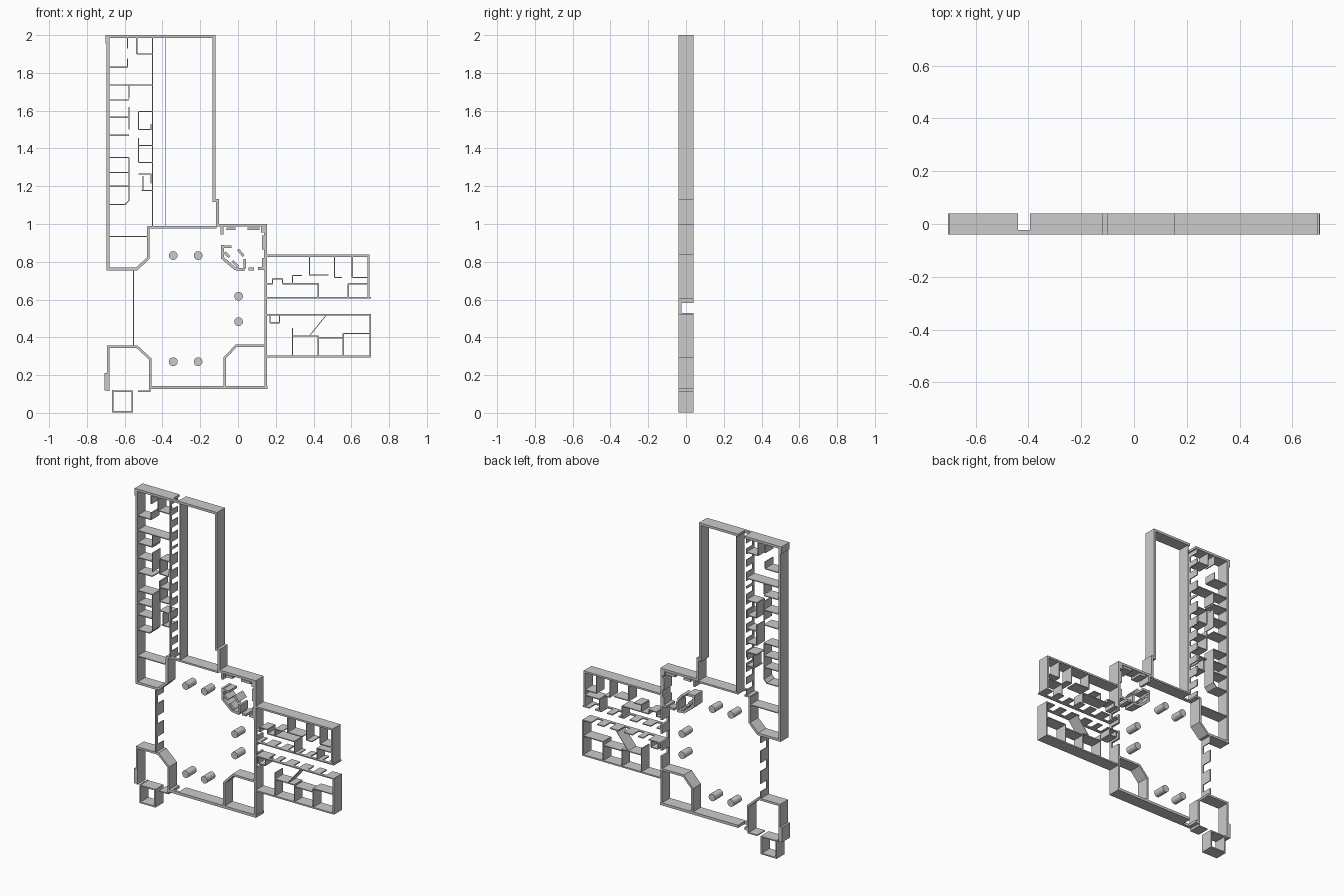
import bpy, bmesh, math
from mathutils import Vector as V

D = 0.04        # half depth of every wall
HEAD = -0.023   # back face of the door headers


def prism(bm, pts, y0=-D, y1=D):
    n = len(pts)
    a = [bm.verts.new((p[0], y0, p[1])) for p in pts]
    b = [bm.verts.new((p[0], y1, p[1])) for p in pts]
    bm.faces.new(a)
    bm.faces.new(b[::-1])
    for i in range(n):
        j = (i + 1) % n
        bm.faces.new((a[j], a[i], b[i], b[j]))


def ribbon(bm, path, t, y1=D):
    # centre-line path thickened to t with mitred corners
    P = [V(p) for p in path]
    dirs = [(q - p).normalized() for p, q in zip(P, P[1:])]
    left, right = [], []
    for i, p in enumerate(P):
        d0, d1 = dirs[max(i - 1, 0)], dirs[min(i, len(dirs) - 1)]
        n0, n1 = V((-d0.y, d0.x)), V((-d1.y, d1.x))
        m = (n0 + n1).normalized()
        m = m * (t / 2 / m.dot(n0))
        left.append(p + m)
        right.append(p - m)
    prism(bm, left + right[::-1], -D, y1)


def finish(name, bm):
    bmesh.ops.recalc_face_normals(bm, faces=bm.faces)
    me = bpy.data.meshes.new(name)
    bm.to_mesh(me)
    bm.free()
    ob = bpy.data.objects.new(name, me)
    bpy.context.collection.objects.link(ob)
    return ob


def walls(name, paths, t):
    bm = bmesh.new()
    for p in paths:
        ribbon(bm, p, t)
    finish(name, bm)


def partitions(name, horizontals, verticals, t=0.006):
    # horizontals: (z, x0, x1); verticals: (x, z0, z1)
    walls(name, [[(a, z), (b, z)] for z, a, b in horizontals]
          + [[(x, a), (x, b)] for x, a, b in verticals], t)


def door_wall(name, p, q, t, doors):
    # straight wall with openings (start, end along the axis) bridged by headers
    bm = bmesh.new()
    ax = 0 if abs(q[0] - p[0]) > abs(q[1] - p[1]) else 1
    at = lambda s: (s, p[1]) if ax == 0 else (p[0], s)
    cur = p[ax]
    for a, b in sorted(doors):
        ribbon(bm, [at(cur), at(a)], t)
        ribbon(bm, [at(a), at(b)], t, HEAD)
        cur = b
    ribbon(bm, [at(cur), at(q[ax])], t)
    finish(name, bm)


def openings(centres, w):
    return [(c - w / 2, c + w / 2) for c in centres]


CORRIDOR = (-0.44, -0.395)
AXIS = (0.53, 0.583)

# Tall north wing shell
walls("north_wing_outer_wall", [
    [(-0.6875, 1.99), (-0.6875, 0.7625), (-0.535, 0.7625), (-0.475, 0.82), (-0.475, 0.985)],
    [(-0.1275, 1.99), (-0.1275, 1.125), (-0.108, 1.125), (-0.108, 0.993), (0.146, 0.993),
     (0.146, 0.75)]], 0.015)
door_wall("north_wing_end_wall", (-0.695, 1.9925), (-0.12, 1.9925), 0.015, [CORRIDOR])
walls("north_wing_corner_pier", [[(-0.695, 2.0), (-0.695, 1.955)]], 0.012)
door_wall("corridor_west_wall", (-0.453, 0.985), (-0.453, 1.99), 0.006,
          openings([1.04, 1.12, 1.21, 1.29, 1.37, 1.46, 1.55, 1.65, 1.70, 1.79, 1.87, 1.94], 0.036))
walls("corridor_east_wall", [[(-0.383, 0.985), (-0.383, 1.99)]], 0.004)
partitions("north_wing_west_rooms",
           [(z, -0.685, -0.577) for z in (1.657, 1.565, 1.47, 1.353, 1.273, 1.2)]
           + [(1.83, -0.685, -0.585), (1.735, -0.685, -0.453), (0.934, -0.685, -0.475)],
           [(-0.585, 1.83, 1.875), (-0.585, 1.93, 1.99), (-0.577, 1.665, 1.735),
            (-0.577, 1.50, 1.62)])
walls("north_wing_bay_room", [[(-0.577, 1.353), (-0.577, 1.125), (-0.597, 1.103),
                               (-0.685, 1.103)]], 0.006)
partitions("north_wing_east_rooms",
           [(1.90, -0.536, -0.453), (1.595, -0.526, -0.453), (1.50, -0.526, -0.457),
            (1.415, -0.526, -0.453), (1.325, -0.526, -0.453), (1.265, -0.526, -0.457),
            (1.178, -0.512, -0.453)],
           [(-0.536, 1.90, 1.99), (-0.526, 1.50, 1.595), (-0.526, 1.325, 1.455),
            (-0.46, 1.50, 1.53), (-0.46, 1.215, 1.265), (-0.503, 1.18, 1.255)])

# Central hall
door_wall("hall_north_wall", (-0.48, 0.983), (-0.115, 0.983), 0.011, [CORRIDOR])
door_wall("hall_south_wall", (-0.465, 0.135), (0.155, 0.135), 0.017, [CORRIDOR])
door_wall("hall_west_wall", (-0.553, 0.35), (-0.553, 0.765), 0.006,
          [(0.40, 0.45), AXIS, (0.66, 0.71)])
door_wall("hall_east_wall", (0.147, 0.355), (0.147, 0.76), 0.013,
          [AXIS, (0.64, 0.67), (0.44, 0.475)])
walls("southeast_corner_room", [
    [(0.147, 0.13), (0.147, 0.355), (-0.01, 0.355), (-0.071, 0.29), (-0.071, 0.13)]], 0.013)
walls("southwest_corner_room", [
    [(-0.464, 0.13), (-0.464, 0.285), (-0.535, 0.35), (-0.686, 0.35), (-0.686, 0.115)]], 0.013)
walls("southwest_buttress", [[(-0.698, 0.118), (-0.698, 0.212)]], 0.016)
walls("south_porch", [[(-0.664, 0.12), (-0.664, 0.006), (-0.559, 0.006), (-0.559, 0.114),
                       (-0.664, 0.114)]], 0.008)
walls("porch_link_wall", [[(-0.53, 0.114), (-0.467, 0.114), (-0.467, 0.135)]], 0.007)

# Northeast stair tower
walls("tower_walls", [
    [(-0.085, 0.99), (-0.085, 0.945)], [(-0.06, 0.975), (-0.012, 0.975)],
    [(0.05, 0.975), (0.115, 0.975)], [(0.13, 0.99), (0.13, 0.955)],
    [(0.134, 0.94), (0.134, 0.865)], [(0.134, 0.82), (0.134, 0.765), (0.105, 0.765)],
    [(0.055, 0.762), (0.085, 0.762)],
    [(-0.082, 0.89), (-0.082, 0.82), (-0.015, 0.763), (0.035, 0.758)],
    [(0.036, 0.765), (0.036, 0.815)]], 0.015)
walls("tower_stair_core", [
    [(-0.08, 0.88), (-0.035, 0.88)], [(-0.072, 0.85), (-0.045, 0.825)],
    [(-0.03, 0.805), (0.0, 0.775)], [(0.0, 0.865), (0.03, 0.83)]], 0.014)

# Round hall columns
for x, z in [(-0.343, 0.833), (-0.211, 0.833), (0.003, 0.618),
             (0.003, 0.483), (-0.343, 0.271), (-0.211, 0.271)]:
    bpy.ops.mesh.primitive_cylinder_add(vertices=32, radius=0.023, depth=2 * D,
                                        location=(x, 0, z), rotation=(math.pi / 2, 0, 0))
    bpy.context.object.name = "hall_column"
    bpy.ops.object.shade_smooth_by_angle()

# East wing, upper block
walls("east_upper_outer_wall", [[(0.15, 0.832), (0.69, 0.832), (0.69, 0.607)]], 0.011)
door_wall("east_upper_corridor_wall", (0.15, 0.61), (0.703, 0.61), 0.007,
          openings([0.20, 0.30, 0.39, 0.47, 0.55, 0.635], 0.04))
partitions("east_upper_rooms",
           [(0.727, 0.288, 0.34), (0.73, 0.378, 0.48), (0.717, 0.51, 0.55), (0.717, 0.605, 0.69),
            (0.684, 0.15, 0.185), (0.71, 0.182, 0.235), (0.684, 0.235, 0.425),
            (0.684, 0.584, 0.69)],
           [(0.378, 0.727, 0.83), (0.51, 0.717, 0.83), (0.605, 0.717, 0.83),
            (0.288, 0.684, 0.727), (0.182, 0.684, 0.71), (0.235, 0.684, 0.71),
            (0.425, 0.61, 0.684), (0.584, 0.61, 0.684)])

# East wing, lower block
walls("east_lower_outer_wall", [[(0.15, 0.298), (0.7, 0.298), (0.7, 0.522)]], 0.009)
door_wall("east_lower_corridor_wall", (0.15, 0.52), (0.703, 0.52), 0.007,
          openings([0.255, 0.33, 0.43, 0.53, 0.62], 0.04))
partitions("east_lower_rooms",
           [(0.477, 0.17, 0.22), (0.408, 0.288, 0.425), (0.398, 0.425, 0.557),
            (0.42, 0.557, 0.70)],
           [(0.17, 0.477, 0.52), (0.22, 0.477, 0.52), (0.288, 0.30, 0.45), (0.425, 0.30, 0.408),
            (0.557, 0.30, 0.42)])
walls("east_lower_slanted_screen", [[(0.38, 0.41), (0.467, 0.517)]], 0.004)
